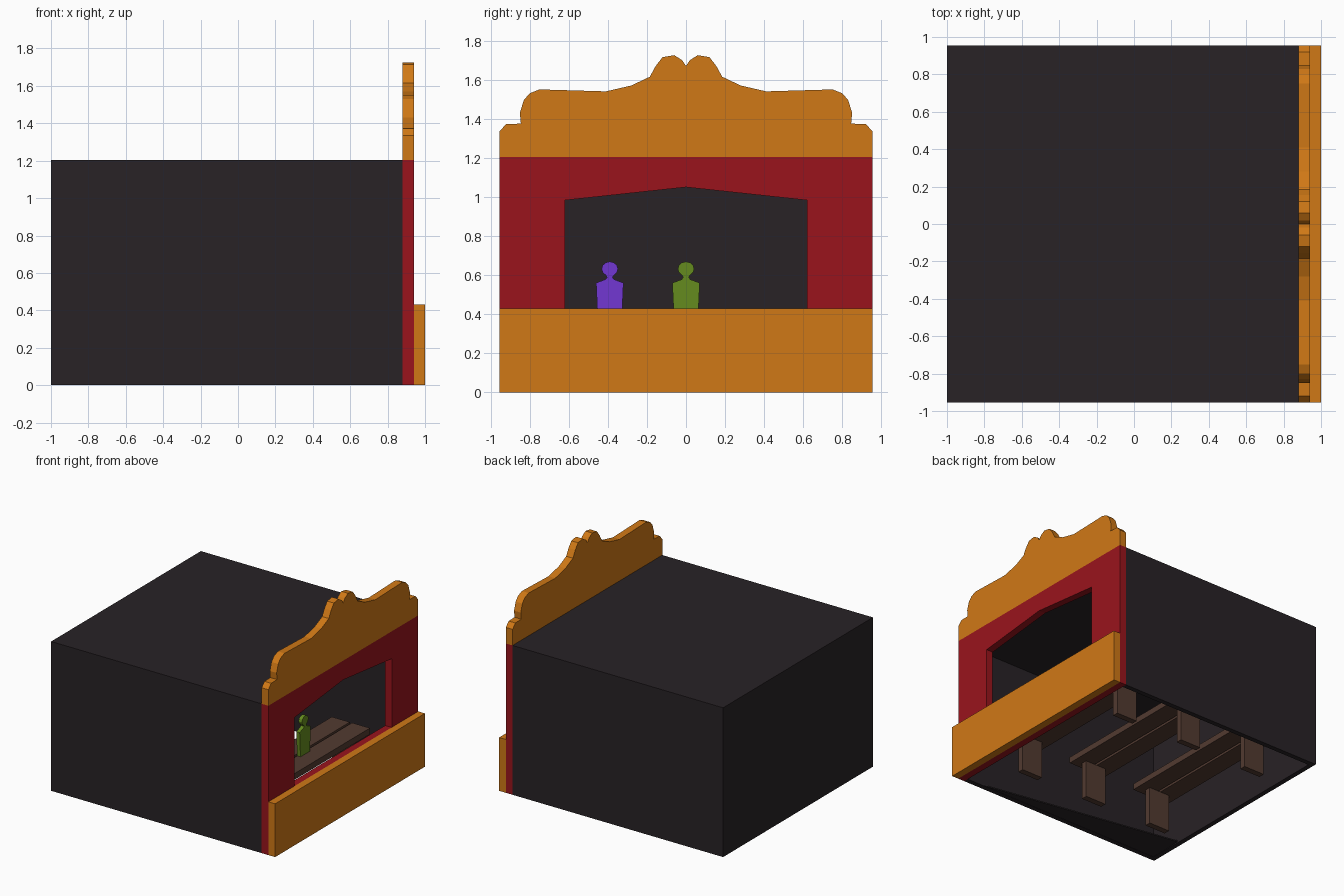
import bpy, bmesh, math
from mathutils import Vector

if "Cube" in bpy.data.objects:
    bpy.data.objects.remove(bpy.data.objects["Cube"])


def material(name, rgb):
    m = bpy.data.materials.new(name)
    m.diffuse_color = (*rgb, 1)
    m.use_nodes = True
    m.node_tree.nodes["Principled BSDF"].inputs["Base Color"].default_value = m.diffuse_color
    return m


DARK = material("dark", (0.021, 0.016, 0.019))
RED = material("red", (0.32, 0.007, 0.012))
ORANGE = material("orange", (0.63, 0.19, 0.008))
BROWN = material("brown", (0.085, 0.043, 0.03))
PURPLE = material("purple", (0.17, 0.038, 0.65))
GREEN = material("green", (0.13, 0.26, 0.013))


def finish(name, bm, mat):
    bmesh.ops.recalc_face_normals(bm, faces=bm.faces)
    me = bpy.data.meshes.new(name)
    bm.to_mesh(me)
    bm.free()
    ob = bpy.data.objects.new(name, me)
    bpy.context.collection.objects.link(ob)
    if mat:
        me.materials.append(mat)
    return ob


def add_box(bm, lo, hi):
    lo, hi = Vector(lo), Vector(hi)
    vs = bmesh.ops.create_cube(bm, size=1)["verts"]
    for v in vs:
        v.co = Vector(c * s for c, s in zip(v.co, hi - lo)) + (lo + hi) / 2


def box(name, lo, hi, mat):
    bm = bmesh.new()
    add_box(bm, lo, hi)
    return finish(name, bm, mat)


def extrude(name, points, direction, mat):
    bm = bmesh.new()
    face = bm.faces.new([bm.verts.new(p) for p in points])
    ext = bmesh.ops.extrude_face_region(bm, geom=[face], use_keep_orig=True)
    moved = [g for g in ext["geom"] if isinstance(g, bmesh.types.BMVert)]
    bmesh.ops.translate(bm, verts=moved, vec=direction)
    return finish(name, bm, mat)


def symmetric_panel(name, half, x0, x1, mat, y=0):
    """Extrude along x a y-z outline given for its right half, top to bottom."""
    left = [(-a, z) for a, z in reversed(half) if a > 0]
    pts = [(x0, y + a, z) for a, z in half + left]
    return extrude(name, pts, (x1 - x0, 0, 0), mat)


# Auditorium: hollow box, open below and towards the stage front
bm = bmesh.new()
add_box(bm, (-1, -0.955, 0), (0.88, 0.955, 1.205))
bm.normal_update()
bmesh.ops.delete(bm, geom=[f for f in bm.faces if f.normal.z < -0.5 or f.normal.x > 0.5],
                 context='FACES')
me_open = bpy.data.meshes.new("auditorium_shell")
bm.to_mesh(me_open)
bm.free()
me_open.materials.append(DARK)
shell = bpy.data.objects.new("auditorium_shell", me_open)
bpy.context.collection.objects.link(shell)
sol = shell.modifiers.new("walls", 'SOLIDIFY')
sol.thickness, sol.offset, sol.use_even_offset = 0.04, -1, True

# Tapered floor strip along one wall
extrude("floor_strip", [(0.87, -0.94, 0.002), (-0.95, -0.62, 0.002), (-0.97, -0.94, 0.002)],
        (0, 0, 0.01), DARK)

# Red front wall with a peaked stage opening
frame = box("stage_front", (0.88, -0.955, 0), (0.94, 0.955, 1.205), RED)
cutter = symmetric_panel("opening_cutter", [(0, 1.05), (0.62, 0.983), (0.62, 0.428)],
                         0.8, 1.0, None)
cutter.hide_render = True
cutter.hide_viewport = False
cutter.display_type = 'WIRE'
cut = frame.modifiers.new("opening", 'BOOLEAN')
cut.operation, cut.solver, cut.object = 'DIFFERENCE', 'EXACT', cutter

# Scalloped crest and lower counter board
crest = [(0, 1.67), (0.02, 1.70), (0.06, 1.725), (0.12, 1.715), (0.155, 1.67), (0.185, 1.615),
         (0.28, 1.57), (0.41, 1.54), (0.75, 1.55), (0.80, 1.53), (0.83, 1.495), (0.85, 1.43),
         (0.845, 1.375), (0.92, 1.373), (0.955, 1.335), (0.955, 1.205)]
symmetric_panel("crest", crest, 0.88, 0.94, ORANGE)
box("counter_board", (0.94, -0.955, 0), (1, 0.955, 0.43), ORANGE)

# Three benches: two planks on two slab legs
for i, x in enumerate((0.56, -0.07, -0.70)):
    bm = bmesh.new()
    for s in (-1, 1):
        cx = x + s * 0.09
        add_box(bm, (cx - 0.08, -0.64, 0.31), (cx + 0.08, 0.64, 0.36))
        add_box(bm, (x - 0.095, s * 0.56 - 0.025, 0), (x + 0.095, s * 0.56 + 0.025, 0.31))
    finish(f"bench_{i + 1}", bm, BROWN)

# Flat seated figures on the first bench
head = [(0.042 * math.sin(math.radians(a)), 0.632 + 0.037 * math.cos(math.radians(a)))
        for a in range(0, 160, 30)]
body = [(0.014, 0.588), (0.022, 0.578), (0.07, 0.56), (0.064, 0.43), (0.06, 0.36)]
for name, y, mat in (("purple_figure", -0.39, PURPLE), ("green_figure", 0, GREEN)):
    symmetric_panel(name, head + body, 0.57, 0.60, mat, y)
